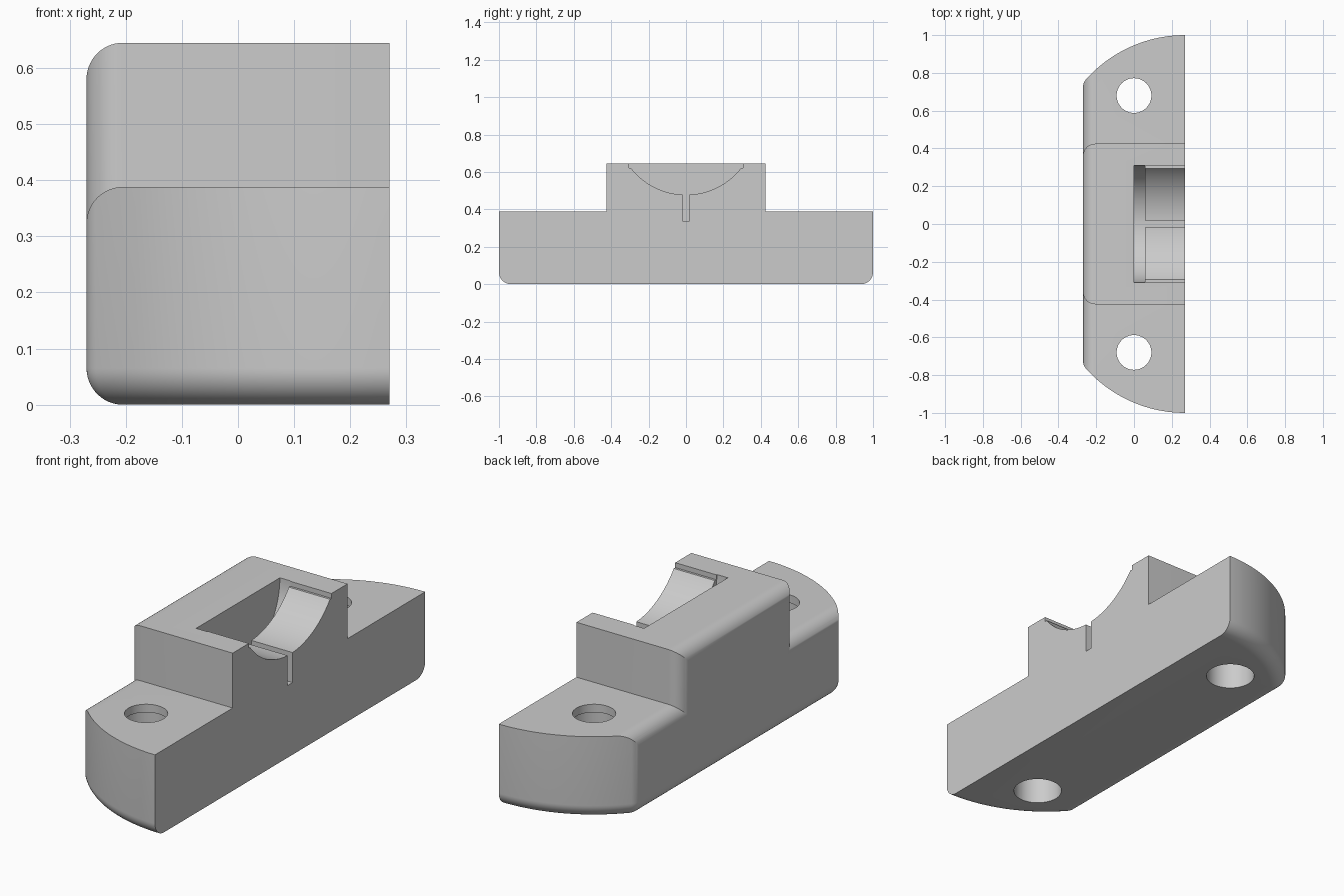
import bpy, bmesh, math
from math import sin, cos, pi

if "Cube" in bpy.data.objects:
    bpy.data.objects.remove(bpy.data.objects["Cube"])

XL, XR = -0.27, 0.27          # curved back side, flat mating side
SHELF, TOP = 0.388, 0.645     # ear height, saddle height
FIL = 0.065                   # fillet radius


def loft(name, loops):
    """Solid from equal-length closed loops of 3D points."""
    bm = bmesh.new()
    rings = [[bm.verts.new(p) for p in loop] for loop in loops]
    n = len(rings[0])
    for a, b in zip(rings, rings[1:]):
        for i in range(n):
            j = (i + 1) % n
            bm.faces.new((a[i], a[j], b[j], b[i]))
    bm.faces.new(rings[0][::-1])
    bm.faces.new(rings[-1])
    bmesh.ops.recalc_face_normals(bm, faces=bm.faces)
    me = bpy.data.meshes.new(name)
    bm.to_mesh(me)
    bm.free()
    ob = bpy.data.objects.new(name, me)
    bpy.context.collection.objects.link(ob)
    return ob


def arc(cx, cy, r, a0, a1, n):
    return [(cx + r * cos(a0 + (a1 - a0) * i / n),
             cy + r * sin(a0 + (a1 - a0) * i / n)) for i in range(n + 1)]


def boolean(target, tool, op):
    m = target.modifiers.new(op, 'BOOLEAN')
    m.operation, m.object, m.solver = op, tool, 'EXACT'
    bpy.context.view_layer.objects.active = target
    bpy.ops.object.modifier_apply(modifier=m.name)
    bpy.data.objects.remove(tool)


def prism_x(name, pts, x0, x1):
    return loft(name, [[(x, y, z) for y, z in pts] for x in (x0, x1)])


def prism_z(name, pts, z0, z1):
    return loft(name, [[(x, y, z) for x, y in pts] for z in (z0, z1)])


def round_top(ob, z):
    """Round the upper back edge by intersecting with a filleted side profile."""
    pts = [(1, -1), (1, z)] + arc(XL + FIL, z - FIL, FIL, pi / 2, pi, 14) + [(XL, -1)]
    tool = loft("round_tool", [[(x, y, q) for x, q in pts] for y in (-2, 2)])
    boolean(ob, tool, 'INTERSECT')


# Base: footprint with arced ends, lower rim filleted by concentric insets
R = 0.703
CX = XL + FIL
CY = 1 - R + math.sqrt((R - FIL) ** 2 - (CX - XR) ** 2)
JOIN = math.atan2(CY - (1 - R), CX - XR)


def footprint(d):
    half = arc(XR, 1 - R, R - d, pi / 2, JOIN, 28) + arc(CX, CY, FIL - d, JOIN, pi, 10)[1:]
    return half + [(x, -y) for x, y in half[::-1]]


loops = []
for i in range(13):
    a = pi / 2 * i / 12
    d = min(FIL * (1 - sin(a)), FIL - 0.001)
    loops.append([(x, y, FIL * (1 - cos(a))) for x, y in footprint(d)])
loops.append([(x, y, SHELF + 0.1) for x, y in footprint(0)])
body = loft("bearing_bracket", loops)
round_top(body, SHELF)

# Raised saddle block with rounded back corners
W = 0.425
half = [(XR, W)] + arc(XL + FIL, W - FIL, FIL, pi / 2, pi, 14)
saddle = prism_z("saddle_block", half + [(x, -y) for x, y in half[::-1]], 0.2, TOP + 0.1)
round_top(saddle, TOP)
boolean(body, saddle, 'UNION')

# Deep half-round well behind the cradle
well = [(0.31, 0.8)] + arc(0, TOP, 0.31, 0, -pi, 64) + [(-0.31, 0.8)]
boolean(body, prism_x("well_cutter", well, 0, 0.057), 'DIFFERENCE')

# Shallow cradle with small end steps and a centre slot
r, h, s = 0.374, 0.295, 0.018
cz = 0.478 + r
a0, a1 = math.asin(h / r), math.asin(s / r)
side = [(0.306, 0.8), (0.306, 0.622)] + arc(0, cz, r, a0 - pi / 2, a1 - pi / 2, 28) + [(s, 0.338)]
cradle = side + [(-y, z) for y, z in side[::-1]]
boolean(body, prism_x("cradle_cutter", cradle, 0.03, 0.5), 'DIFFERENCE')

# Bolt holes: narrow lip on top, wider bore from below
for y in (-0.68, 0.68):
    for rad, z0, z1 in ((0.092, 0.2, 0.6), (0.108, -0.1, 0.35)):
        tool = prism_z("bolt_cutter", arc(0, y, rad, 0, 2 * pi, 48)[:-1], z0, z1)
        boolean(body, tool, 'DIFFERENCE')

# Finish
mat = bpy.data.materials.new("plain_grey")
mat.diffuse_color = (0.6, 0.6, 0.6, 1)
mat.use_nodes = True
mat.node_tree.nodes["Principled BSDF"].inputs["Base Color"].default_value = mat.diffuse_color
body.data.materials.clear()
body.data.materials.append(mat)
for p in body.data.polygons:
    p.material_index = 0
bpy.ops.object.select_all(action='DESELECT')
body.select_set(True)
bpy.context.view_layer.objects.active = body
bpy.ops.object.shade_smooth_by_angle(angle=math.radians(30))
